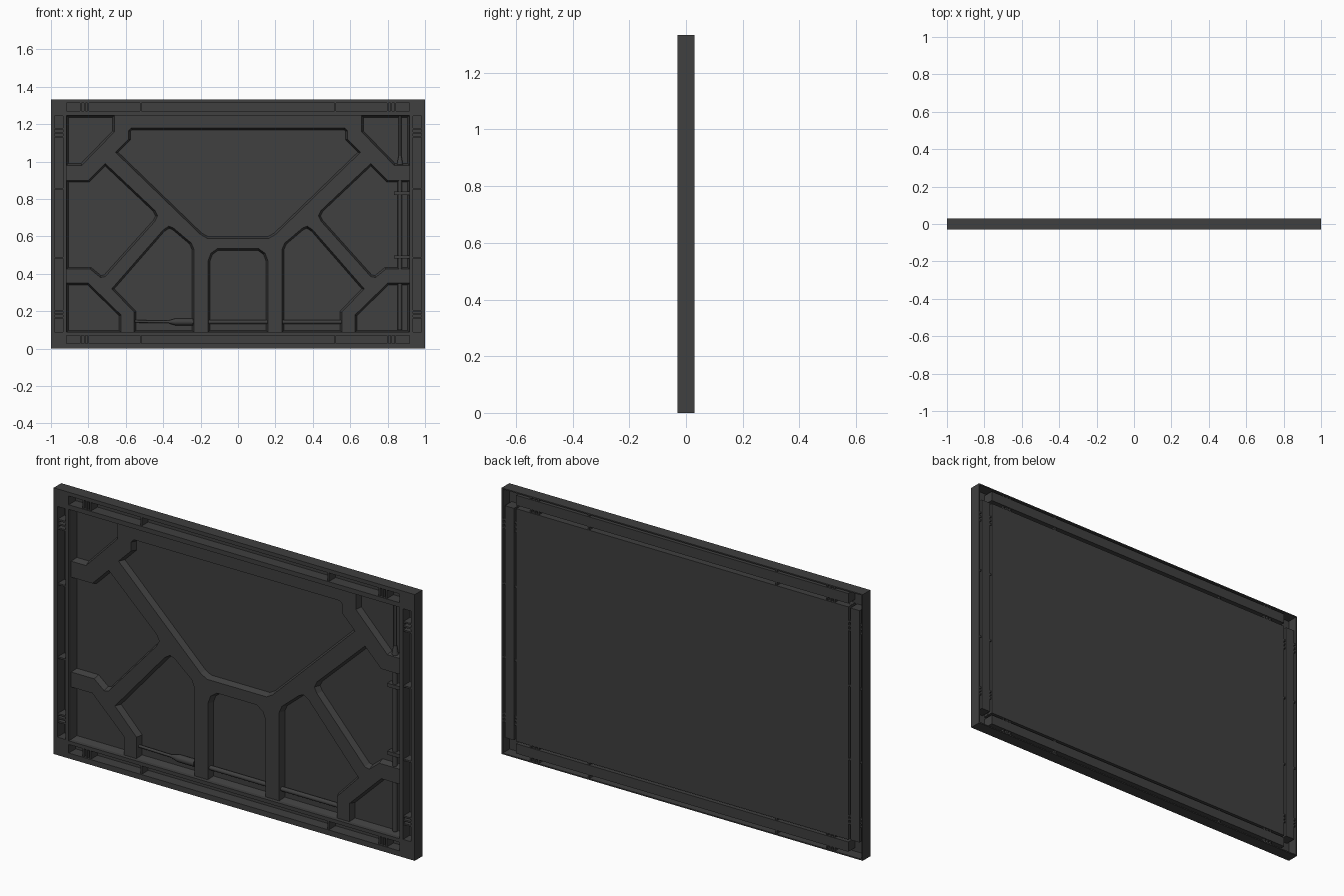
import bpy, bmesh, math
from mathutils import Vector

if "Cube" in bpy.data.objects:
    bpy.data.objects.remove(bpy.data.objects["Cube"])

mat = bpy.data.materials.new("dark_grey")
mat.diffuse_color = (0.05, 0.05, 0.05, 1)
mat.use_nodes = True
mat.node_tree.nodes["Principled BSDF"].inputs["Base Color"].default_value = mat.diffuse_color
H = 1.333           # overall height
F, B = -0.03, 0.03  # front and back planes


def finish(bm, name):
    bmesh.ops.recalc_face_normals(bm, faces=bm.faces[:])
    me = bpy.data.meshes.new(name)
    bm.to_mesh(me)
    bm.free()
    me.materials.append(mat)
    ob = bpy.data.objects.new(name, me)
    bpy.context.collection.objects.link(ob)
    return ob


def box(bm, x0, x1, y0, y1, z0, z1):
    vs = bmesh.ops.create_cube(bm, size=1)["verts"]
    for v in vs:
        v.co = Vector(((x0 + x1) / 2 + v.co.x * (x1 - x0),
                       (y0 + y1) / 2 + v.co.y * (y1 - y0),
                       (z0 + z1) / 2 + v.co.z * (z1 - z0)))


def inset(pts, d):
    """Move a polygon's sides inward by d."""
    area = sum(a[0] * b[1] - b[0] * a[1] for a, b in zip(pts, pts[1:] + pts[:1]))
    s = 1 if area > 0 else -1
    out = []
    for i, p in enumerate(pts):
        p = Vector(p)
        a = (p - Vector(pts[i - 1])).normalized()
        b = (Vector(pts[(i + 1) % len(pts)]) - p).normalized()
        n1, n2 = Vector((-a.y, a.x)) * s, Vector((-b.y, b.x)) * s
        out.append(p + (n1 + n2) * d / (1 + n1.dot(n2)))
    return out


def loop(bm, pts, y):
    return [bm.verts.new((p[0], y, p[1])) for p in pts]


def walls(bm, a, b):
    n = len(a)
    for i in range(n):
        j = (i + 1) % n
        bm.faces.new((a[i], a[j], b[j], b[i]))


# Pocket outlines (left half is mirrored)
left = [
    [(-.917, 1.247), (-.66, 1.247), (-.66, 1.16), (-.835, .98), (-.917, .98)],
    [(-.917, .90), (-.80, .90), (-.71, .99), (-.445, .74), (-.43, .71),
     (-.445, .68), (-.71, .385), (-.735, .38), (-.79, .425), (-.917, .425)],
    [(-.917, .35), (-.80, .35), (-.625, .18), (-.625, .088), (-.917, .088)],
    [(-.675, .32), (-.40, .635), (-.37, .655), (-.345, .645), (-.25, .565),
     (-.235, .53), (-.235, .088), (-.555, .088), (-.555, .195)],
]
half_centre = [
    [(-.16, .088), (-.16, .47), (-.145, .51), (-.11, .535)],
    [(-.57, 1.18), (-.585, 1.165), (-.585, 1.12), (-.655, 1.05), (-.20, .61), (-.165, .59)],
]
mirror = lambda pts: [(-x, z) for x, z in reversed(pts)]
cells = left + [mirror(c) for c in left] + [c + mirror(c) for c in half_centre]

# Ribbed inner panel with sloped pockets
bm = bmesh.new()
rect = [(-.92, .085), (.92, .085), (.92, 1.25), (-.92, 1.25)]
outer, back = loop(bm, rect, -0.01), loop(bm, rect, B)
tops = [loop(bm, c, -0.01) for c in cells]
edges = []
for lp in [outer] + tops:
    edges += [bm.edges.new((lp[i - 1], lp[i])) for i in range(len(lp))]
bmesh.ops.triangle_fill(bm, edges=edges, use_beauty=True, normal=(0, -1, 0))
for c, t in zip(cells, tops):
    floor = loop(bm, inset(c, .01), 0.02)
    walls(bm, t, floor)
    bm.faces.new(floor)
walls(bm, outer, back)
bm.faces.new(back)
bmesh.ops.dissolve_limit(bm, angle_limit=0.001, verts=bm.verts[:], edges=bm.edges[:])
finish(bm, "ribbed_panel")

# Thin outer wall and inner lip
bm = bmesh.new()
for s in (-1, 1):
    a, b = sorted((s * .994, s))
    box(bm, a, b, F, B, 0, H)
    a, b = sorted((s * .917, s * .921))
    box(bm, a, b, F, 0, .085, 1.25)
for z0, z1 in ((0, .006), (H - .006, H)):
    box(bm, -1, 1, F, B, z0, z1)
for z0, z1 in ((.084, .088), (1.247, 1.251)):
    box(bm, -.92, .92, F, 0, z0, z1)
finish(bm, "outer_wall")

# Front flange strips around the slots
bm = bmesh.new()
f1 = F + .006
for z0, z1 in ((0, .027), (.07, .088), (1.247, 1.27), (1.314, H)):
    box(bm, -.92, .92, F, f1, z0, z1)
for s in (-1, 1):
    for x0, x1, z0, z1 in ((.98, 1, .09, 1.245), (.917, .935, .09, 1.245),
                           (.92, 1, 0, .09), (.92, 1, 1.245, H)):
        a, b = sorted((s * x0, s * x1))
        box(bm, a, b, F, f1, z0, z1)
finish(bm, "front_flange")


# Slot channels: open trays behind the flange
def tray(bm, x0, x1, z0, z1, t=.003):
    box(bm, x0 - t, x1 + t, B - .005, B, z0 - t, z1 + t)
    for a, b in ((x0 - t, x0), (x1, x1 + t)):
        box(bm, a, b, F, B, z0 - t, z1 + t)
    for a, b in ((z0 - t, z0), (z1, z1 + t)):
        box(bm, x0 - t, x1 + t, F, B, a, b)


bm = bmesh.new()
tray(bm, -.917, .917, .027, .07)
tray(bm, -.917, .917, 1.27, 1.314)
tray(bm, -.98, -.935, .09, 1.245)
tray(bm, .935, .98, .09, 1.245)
finish(bm, "slot_channels")

# Small stiffeners across the channels
bm = bmesh.new()
w = .004
for s in (-1, 1):
    for x in (.80, .82, .84, .519):
        for z0, z1 in ((0.002, .086), (1.249, H - .002)):
            box(bm, s * x - w, s * x + w, F + .004, B - .003, z0, z1)
    for z in (.166, .185, .203, .487, .855, 1.134, 1.155, 1.176):
        a, b = sorted((s * .918, s * .998))
        box(bm, a, b, F + .004, B - .003, z - w, z + w)
finish(bm, "stiffeners")


# Rods and cable
def rod(name, p, q, r1, r2=None):
    p, q = Vector(p), Vector(q)
    bm = bmesh.new()
    bmesh.ops.create_cone(bm, cap_ends=True, segments=12, radius1=r1,
                          radius2=r1 if r2 is None else r2, depth=(q - p).length)
    bm.transform((q - p).to_track_quat('Z', 'Y').to_matrix().to_4x4())
    bmesh.ops.translate(bm, vec=(p + q) / 2, verts=bm.verts[:])
    ob = finish(bm, name)
    for f in ob.data.polygons:
        f.use_smooth = len(f.vertices) == 4


X, Y, Z = .866, .007, .143
rod("vertical_rod", (X, Y, .1), (X, Y, .92), .012)
rod("upper_rod", (X, Y, .92), (X, Y, 1.25), .007)
rod("rod_nut", (X, Y, .985), (X, Y, 1.03), .016, .008)
rod("horizontal_rod", (-.24, Y, Z), (.56, Y, Z), .011)
rod("plug", (-.335, Y, Z), (-.24, Y, Z), .018)
rod("plug_tip", (-.37, Y, Z), (-.335, Y, Z), .008, .018)
rod("cable", (-.56, Y, Z + .003), (-.37, Y, Z), .007)

# Rod brackets
bm = bmesh.new()
for z in (.49, .83):
    box(bm, .835, .92, -.012, .02, z - .009, z + .009)
finish(bm, "rod_brackets")
